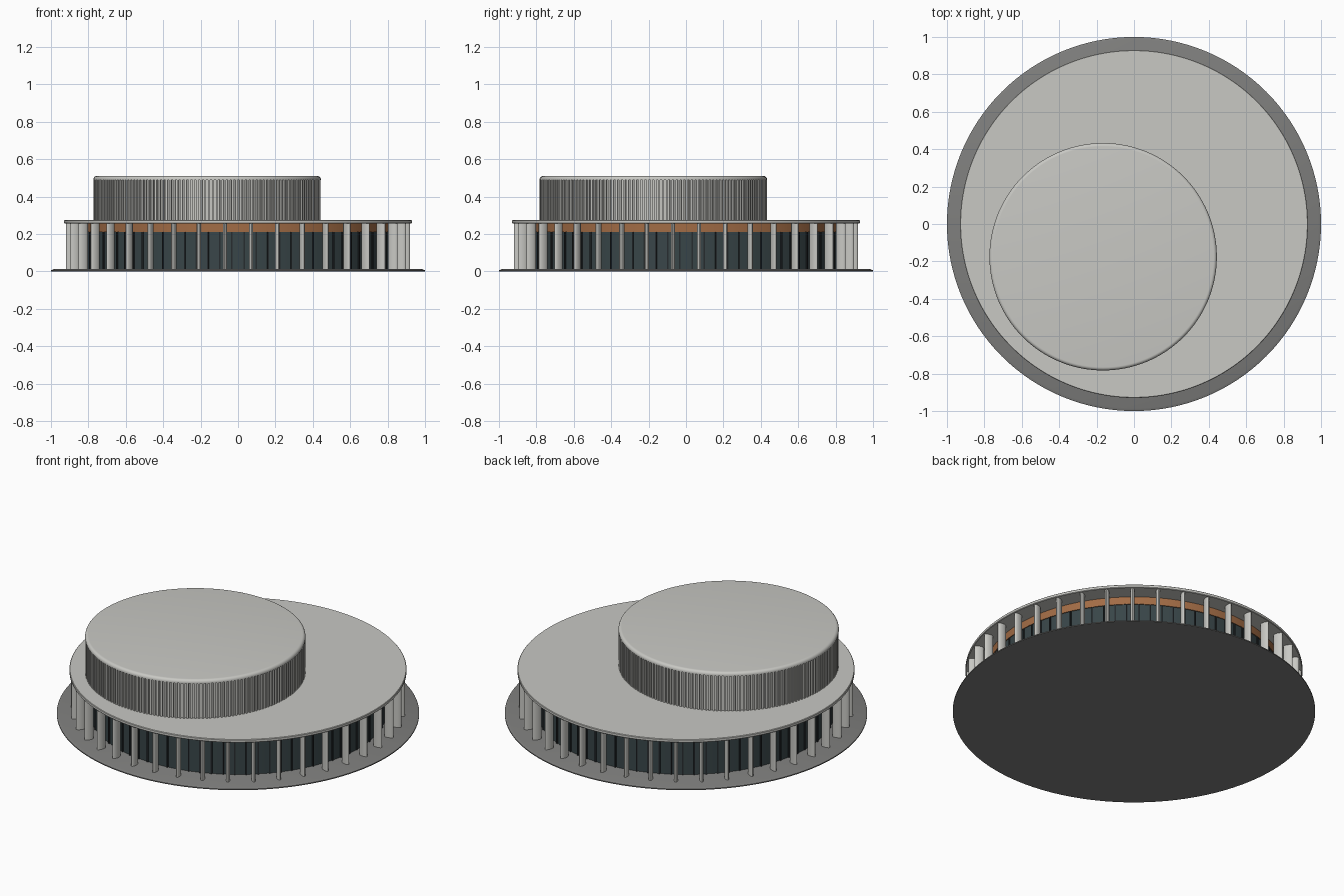
import bpy, bmesh, math
from mathutils import Matrix

cube = bpy.data.objects.get("Cube")
if cube:
    bpy.data.objects.remove(cube, do_unlink=True)


def material(name, r, g, b):
    m = bpy.data.materials.new(name)
    m.use_nodes = True
    m.diffuse_color = (r, g, b, 1)
    m.node_tree.nodes["Principled BSDF"].inputs["Base Color"].default_value = (r, g, b, 1)
    return m


stone = material("pale stone", 0.58, 0.58, 0.55)
paving = material("grey paving", 0.21, 0.21, 0.205)
glass = material("dark glass", 0.04, 0.06, 0.065)
frame = material("dark frame", 0.02, 0.025, 0.028)
copper = material("copper band", 0.36, 0.15, 0.06)


def finish(name, bm, mat, at=(0, 0), smooth=True):
    bmesh.ops.recalc_face_normals(bm, faces=bm.faces)
    mesh = bpy.data.meshes.new(name)
    bm.to_mesh(mesh)
    bm.free()
    mesh.materials.append(mat)
    ob = bpy.data.objects.new(name, mesh)
    bpy.context.collection.objects.link(ob)
    ob.location = (*at, 0)
    if smooth:
        bpy.ops.object.select_all(action="DESELECT")
        ob.select_set(True)
        bpy.context.view_layer.objects.active = ob
        bpy.ops.object.shade_smooth_by_angle(angle=math.radians(35))
    return ob


def disc(name, profile, mat, at=(0, 0), sides=128):
    """Turn (radius, height) points round z and close both ends."""
    bm = bmesh.new()
    rings = []
    for r, z in profile:
        rings.append([bm.verts.new((r * math.cos(k * math.tau / sides),
                                    r * math.sin(k * math.tau / sides), z))
                      for k in range(sides)])
    for low, high in zip(rings, rings[1:]):
        for k in range(sides):
            n = (k + 1) % sides
            bm.faces.new((low[k], low[n], high[n], high[k]))
    bm.faces.new(rings[0])
    bm.faces.new(rings[-1])
    return finish(name, bm, mat, at)


def radial_posts(name, count, radius, depth, width, z0, z1, mat, at=(0, 0), phase=0.5, sides=4):
    """Ring of upright posts, square or oval in plan."""
    bm = bmesh.new()
    for k in range(count):
        turn = Matrix.Rotation((k + phase) * math.tau / count, 4, "Z")
        place = turn @ Matrix.Translation((radius, 0, (z0 + z1) / 2))
        size = Matrix.Diagonal((depth, width, z1 - z0, 1))
        if sides == 4:
            bmesh.ops.create_cube(bm, size=1, matrix=place @ size)
        else:
            bmesh.ops.create_cone(bm, cap_ends=True, segments=sides, radius1=0.5,
                                  radius2=0.5, depth=1, matrix=place @ size)
    return finish(name, bm, mat, at, sides > 4)


# Ground plate and main roof
disc("base_plate", [(1, 0), (1, 0.006), (0.985, 0.012)], paving)
disc("main_roof", [(0.927, 0.256), (0.93, 0.259), (0.93, 0.272), (0.927, 0.275)], stone)

# Glazed ring, copper band and mullions
disc("glass_wall", [(0.82, 0.012), (0.82, 0.212)], glass)
disc("copper_band", [(0.825, 0.21), (0.825, 0.257)], copper)
radial_posts("mullions", 80, 0.82, 0.014, 0.008, 0.012, 0.21, frame)

# Ring of slender oval columns
radial_posts("columns", 40, 0.896, 0.054, 0.022, 0.01, 0.257, stone, sides=16)

# Offset upper drum with ribbed wall and rounded cap
drum_at = (-0.165, -0.175)
disc("drum_wall", [(0.597, 0.27), (0.597, 0.495)], stone, drum_at)
radial_posts("drum_ribs", 180, 0.6, 0.014, 0.011, 0.275, 0.492, stone, drum_at)
bevel = [(0.59 + 0.018 * math.cos(a * math.pi / 12), 0.492 + 0.018 * math.sin(a * math.pi / 12))
         for a in range(7)]
disc("drum_cap", [(0.608, 0.488)] + bevel, stone, drum_at)
